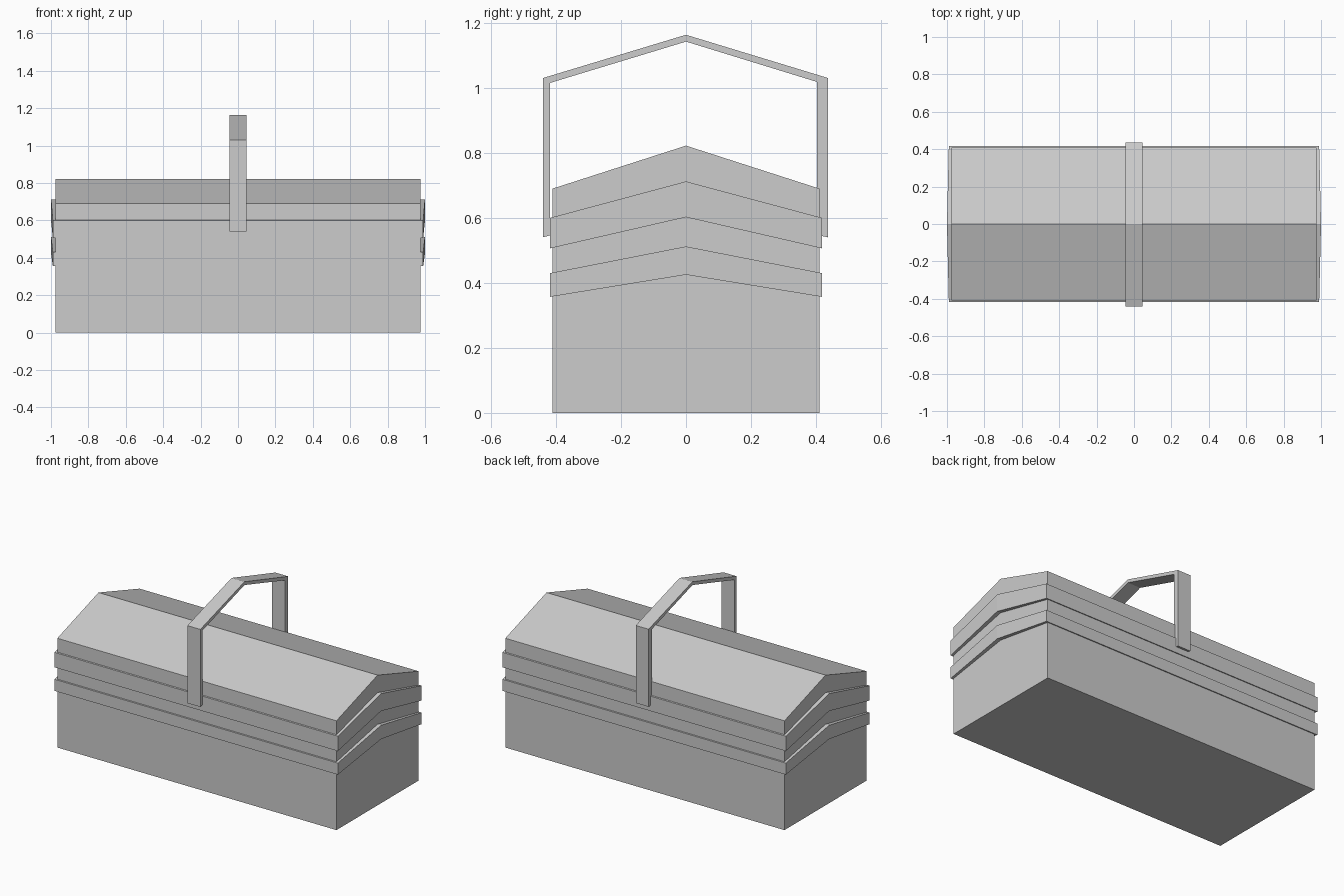
import bpy
import bmesh

default = bpy.data.objects.get("Cube")
if default:
    bpy.data.objects.remove(default, do_unlink=True)

# One plain grey metal
GREY = (0.604, 0.604, 0.604, 1.0)
metal = bpy.data.materials.new("grey metal")
metal.use_nodes = True
metal.diffuse_color = GREY
metal.node_tree.nodes["Principled BSDF"].inputs["Base Color"].default_value = GREY


def prism(name, strips):
    """Join strips of (y, z, half_length) outlines, each extruded along x."""
    bm = bmesh.new()
    rings = []
    for side in (-1, 1):
        rings.append([bm.verts.new((side * h, y, z)) for y, z, h in strips])
    n = len(strips)
    for i in range(n):
        j = (i + 1) % n
        bm.faces.new((rings[0][i], rings[0][j], rings[1][j], rings[1][i]))
    # End caps as quads, pairing the lower outline with the upper one
    for ring in rings:
        for i in range(n // 2 - 1):
            bm.faces.new((ring[i], ring[i + 1], ring[n - 2 - i], ring[n - 1 - i]))
    bmesh.ops.recalc_face_normals(bm, faces=bm.faces)
    mesh = bpy.data.meshes.new(name)
    bm.to_mesh(mesh)
    bm.free()
    mesh.materials.append(metal)
    obj = bpy.data.objects.new(name, mesh)
    bpy.context.collection.objects.link(obj)
    return obj


def gabled(name, width, low, high, half_edge, half_mid):
    """Chevron slab; low and high are (edge z, ridge z) pairs."""
    return prism(name, [
        (-width, low[0], half_edge), (0, low[1], half_mid), (width, low[0], half_edge),
        (width, high[0], half_edge), (0, high[1], half_mid), (-width, high[0], half_edge),
    ])


# Box with ridged lid
gabled("box_body", 0.41, (0, 0), (0.69, 0.822), 0.975, 0.975)

# Raised tray bands around the box
gabled("upper_band", 0.418, (0.506, 0.602), (0.60, 0.712), 0.99, 1.0)
gabled("lower_band", 0.418, (0.357, 0.425), (0.43, 0.512), 0.99, 1.0)

# Bent carrying handle: outer outline, then inner outline back
HALF = 0.045
outer = [(-0.44, 0.54), (-0.44, 1.03), (0, 1.163), (0.437, 1.03), (0.437, 0.54)]
inner = [(0.403, 0.547), (0.403, 1.018), (0, 1.142), (-0.418, 1.015), (-0.418, 0.546)]
prism("handle", [(y, z, HALF) for y, z in outer + inner])
